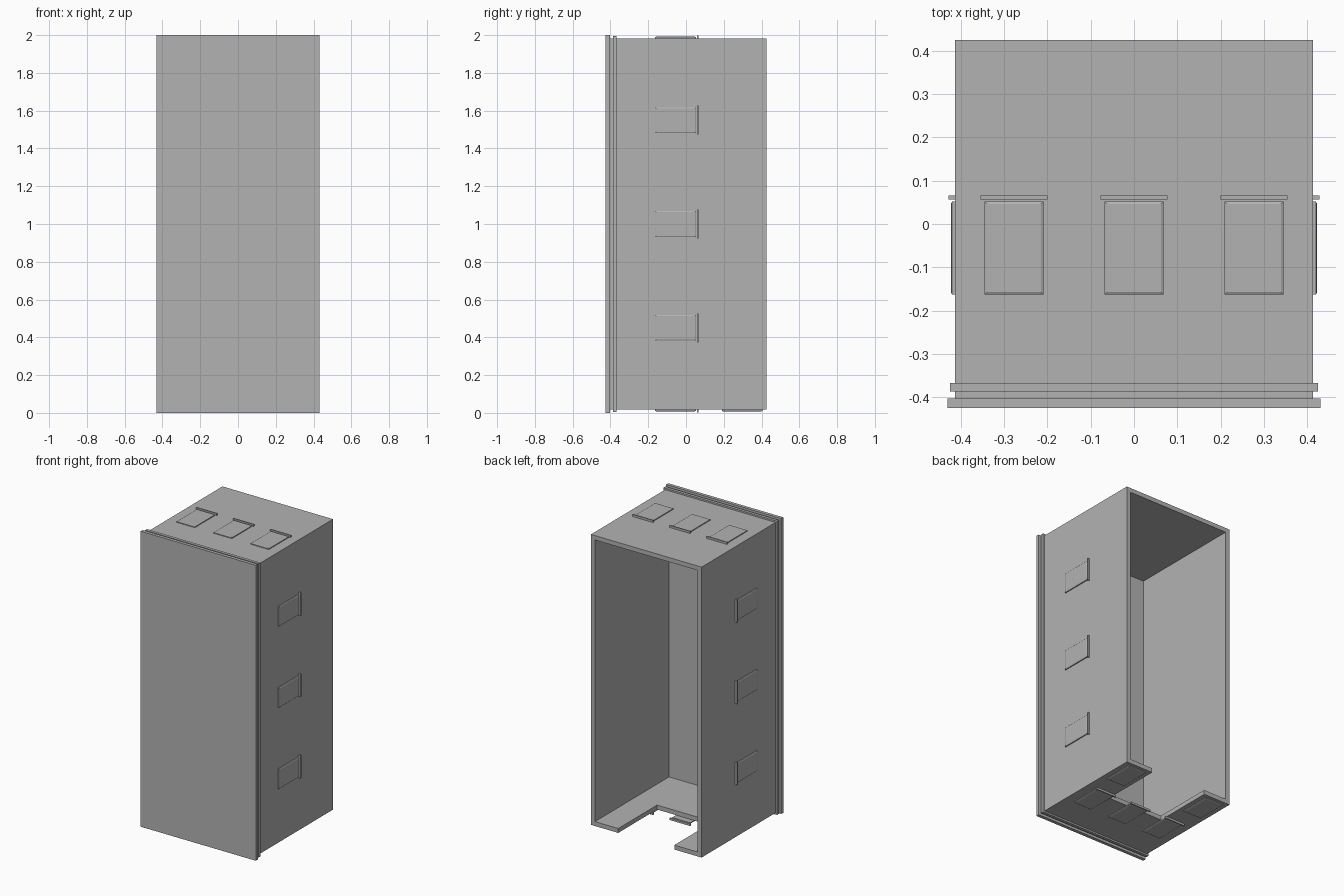
import bpy
import bmesh
from mathutils import Matrix, Vector

cube = bpy.data.objects.get("Cube")
if cube:
    bpy.data.objects.remove(cube, do_unlink=True)

grey = bpy.data.materials.new("plain grey")
grey.use_nodes = True
colour = (0.45, 0.45, 0.45, 1)
grey.diffuse_color = colour
grey.node_tree.nodes["Principled BSDF"].inputs["Base Color"].default_value = colour

HALF_X, LOW, HIGH, WALL = 0.414, 0.017, 1.983, 0.03
ROOF, BASE = -0.403, 0.425


def finish(bm, name):
    bmesh.ops.recalc_face_normals(bm, faces=bm.faces)
    mesh = bpy.data.meshes.new(name)
    bm.to_mesh(mesh)
    bm.free()
    mesh.materials.append(grey)
    obj = bpy.data.objects.new(name, mesh)
    bpy.context.collection.objects.link(obj)
    return obj


def prism(name, outline, depth, place=Matrix()):
    """Extrude a flat outline along its local z."""
    bm = bmesh.new()
    face = bm.faces.new([bm.verts.new((u, v, 0)) for u, v in outline])
    ext = bmesh.ops.extrude_face_region(bm, geom=[face])
    top = [g for g in ext["geom"] if isinstance(g, bmesh.types.BMVert)]
    bmesh.ops.translate(bm, verts=top, vec=(0, 0, depth))
    bm.transform(place)
    return finish(bm, name)


def rect(u0, u1, v0, v1):
    return [(u0, v0), (u1, v0), (u1, v1), (u0, v1)]


def wall_frame(origin, across, out):
    """Frame with u across the wall, v along y and w outwards."""
    m = Matrix((Vector(across), Vector((0, 1, 0)), Vector(out))).transposed().to_4x4()
    m.translation = origin
    return m


def pane(name, u, v0, v1, place):
    """Thin window plate with a gently sloped rim."""
    half, rim = 0.068, 0.008
    bm = bmesh.new()
    face = bm.faces.new([bm.verts.new((a, b, 0)) for a, b in rect(u - half, u + half, v0, v1)])
    ext = bmesh.ops.extrude_face_region(bm, geom=[face])
    top = [g for g in ext["geom"] if isinstance(g, bmesh.types.BMVert)]
    bmesh.ops.translate(bm, verts=top, vec=(0, 0, 0.006))
    cap = [g for g in ext["geom"] if isinstance(g, bmesh.types.BMFace)]
    bmesh.ops.inset_region(bm, faces=cap, thickness=rim, depth=0)
    bmesh.ops.translate(bm, verts=cap[0].verts, vec=(0, 0, 0.003))
    bm.transform(place)
    finish(bm, name)


def window(name, u, place):
    pane(name + "_pane", u, -0.163, 0.052, place)
    prism(name + "_sill", rect(u - 0.077, u + 0.077, 0.057, 0.066), 0.014, place)


# Hollow shell, open at the back
outer = [(-HALF_X, LOW + WALL), (HALF_X, LOW + WALL), (HALF_X, HIGH), (-HALF_X, HIGH)]
inner = HALF_X - WALL
arch = [outer[0], (-inner, LOW + WALL), (-inner, HIGH - WALL), (inner, HIGH - WALL),
        (inner, LOW + WALL), outer[1], outer[2], outer[3]]
upright = Matrix(((1, 0, 0, 0), (0, 0, 1, ROOF), (0, 1, 0, 0), (0, 0, 0, 1)))
prism("side_and_top_walls", arch, BASE - ROOF, upright)

# Lower wall with the wide entrance cut out
door, door_end = 0.21, 0.01
entrance = [(-HALF_X, ROOF), (HALF_X, ROOF), (HALF_X, BASE), (door, BASE),
            (door, door_end), (-door, door_end), (-door, BASE), (-HALF_X, BASE)]
prism("entrance_wall", entrance, WALL, Matrix.Translation((0, 0, LOW)))

# Roof slab and the cornice below it
for name, y0, y1, lip in (("roof_slab", -0.425, ROOF, 0.017), ("cornice", -0.387, -0.367, 0.011)):
    edge = rect(-HALF_X - lip, HALF_X + lip, y0, y1)
    prism(name, edge, HIGH - LOW + 2 * lip, Matrix.Translation((0, 0, LOW - lip)))

# Rows of three windows on all four walls
walls = {
    "left": (wall_frame((HALF_X, 0, 1), (0, 0, 1), (1, 0, 0)), 0.55),
    "right": (wall_frame((-HALF_X, 0, 1), (0, 0, 1), (-1, 0, 0)), 0.55),
    "top": (wall_frame((0, 0, HIGH), (1, 0, 0), (0, 0, 1)), 0.277),
    "bottom": (wall_frame((0, 0, LOW), (1, 0, 0), (0, 0, -1)), 0.277),
}
for side, (place, gap) in walls.items():
    for i in (-1, 0, 1):
        window(f"{side}_window_{i + 2}", i * gap, place)

# Panels beside the entrance
for side, s in (("left", 1), ("right", -1)):
    pane(side + "_entrance_panel", s * 0.31, 0.19, 0.405, walls["bottom"][0])
